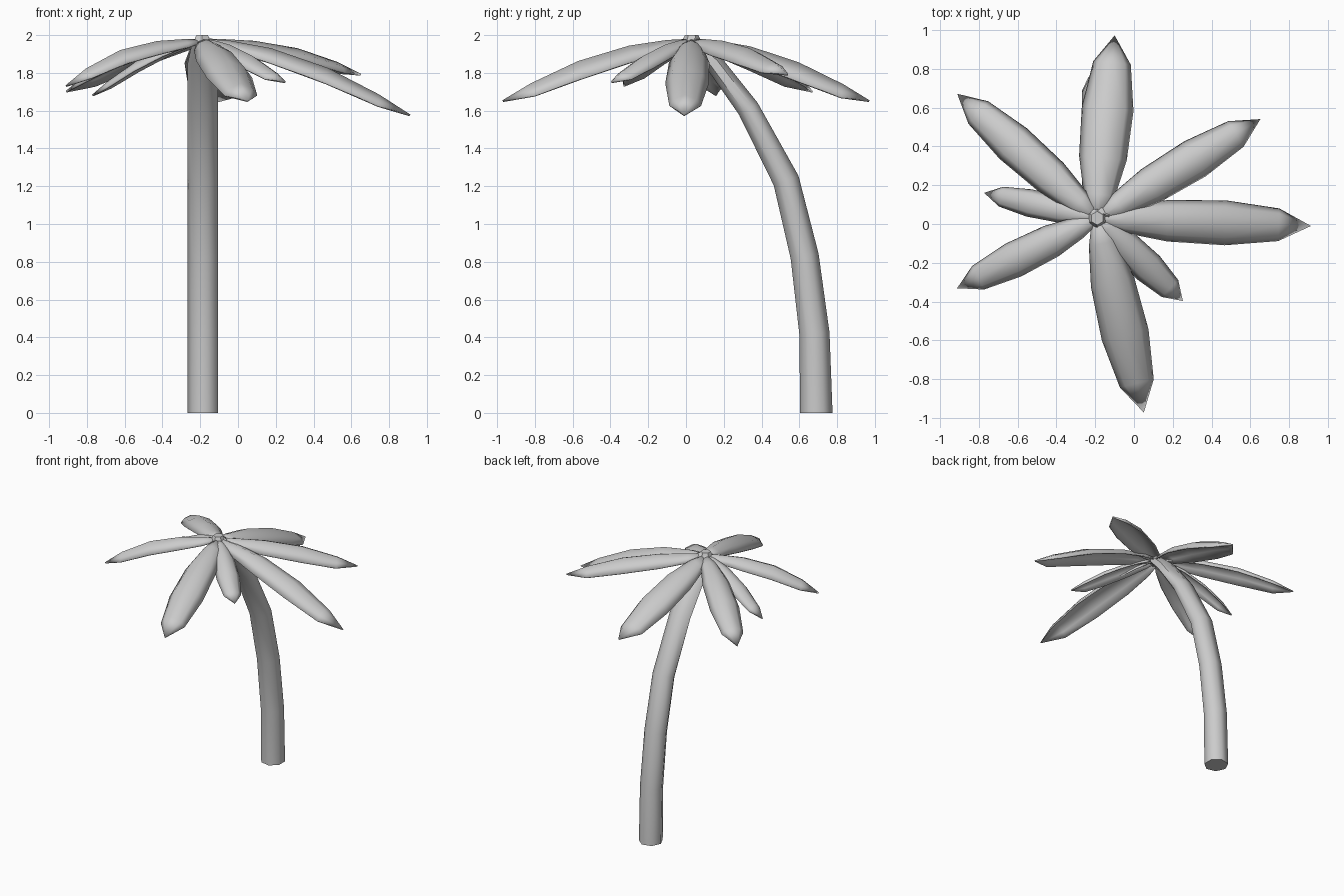
import bpy
import bmesh
from math import cos, sin, tau
from mathutils import Vector

if "Cube" in bpy.data.objects:
    bpy.data.objects.remove(bpy.data.objects["Cube"])

CROWN = Vector((-0.19, 0.03, 1.975))


def skin(name, rows, closed):
    """Bridge rows of points into a smooth-shaded surface; cap it if closed."""
    bm = bmesh.new()
    loops = [[bm.verts.new(p) for p in row] for row in rows]
    n = len(rows[0])
    for a, b in zip(loops, loops[1:]):
        for i in range(n if closed else n - 1):
            j = (i + 1) % n
            bm.faces.new((a[i], a[j], b[j], b[i]))
    if closed:
        bm.faces.new(loops[0][::-1])
        bm.faces.new(loops[-1])
    bmesh.ops.remove_doubles(bm, verts=bm.verts, dist=0.0005)
    bmesh.ops.recalc_face_normals(bm, faces=bm.faces)
    mesh = bpy.data.meshes.new(name)
    bm.to_mesh(mesh)
    bm.free()
    obj = bpy.data.objects.new(name, mesh)
    bpy.context.collection.objects.link(obj)
    bpy.ops.object.select_all(action='DESELECT')
    obj.select_set(True)
    bpy.context.view_layer.objects.active = obj
    bpy.ops.object.shade_smooth_by_angle(angle=1.05 if closed else 1.3)
    return obj


# Curved trunk: y, z, depth radius of each ring
path = [(0.69, 0.0, 0.088), (0.68, 0.42, 0.082), (0.628, 0.83, 0.077),
        (0.53, 1.23, 0.072), (0.33, 1.61, 0.06), (0.15, 1.85, 0.05),
        (0.03, 1.965, 0.04)]
rings = []
for k, (y, z, r) in enumerate(path):
    before, after = path[max(k - 1, 0)], path[min(k + 1, len(path) - 1)]
    along = Vector((0, after[0] - before[0], after[1] - before[1])).normalized()
    if k == 0:
        along = Vector((0, 0, 1))
    depth = Vector((1, 0, 0)).cross(along)
    width = 0.085 if k < 6 else 0.06
    rings.append([Vector((-0.182 + width * cos(a), y, z)) + depth * (r * sin(a))
                  for a in [tau * (i + 0.5) / 7 for i in range(7)]])
skin("trunk", rings, True)


# Arched fronds: name, tip position, half width, droop exponent
fronds = [
    ("back_frond", (-0.10, 0.97, 1.65), 0.130, 1.9),
    ("back_right_frond", (0.65, 0.54, 1.79), 0.102, 2.6),
    ("right_frond", (0.91, -0.01, 1.575), 0.112, 1.9),
    ("front_right_short_frond", (0.25, -0.395, 1.75), 0.080, 1.8),
    ("front_frond", (0.05, -0.97, 1.65), 0.120, 2.0),
    ("front_left_frond", (-0.91, -0.33, 1.73), 0.090, 2.8),
    ("back_left_frond", (-0.91, 0.67, 1.70), 0.102, 2.2),
    ("left_short_frond", (-0.77, 0.16, 1.68), 0.068, 1.8),
]
stations = [(0.0, 0.2), (0.13, 0.6), (0.33, 0.92), (0.6, 1.0), (0.85, 0.72), (1.0, 0.0)]
section = [(-1, -0.72), (-0.68, -0.3), (0, 0), (0.68, -0.3), (1, -0.72)]
for name, tip, half, power in fronds:
    reach = Vector(tip) - CROWN
    flat = Vector((reach.x, reach.y, 0))
    side = Vector((-reach.y, reach.x, 0)).normalized()
    rows = []
    for t, w in stations:
        ridge = CROWN + flat * t + Vector((0, 0, reach.z * t ** power))
        rows.append([ridge + side * (u * half * w) + Vector((0, 0, v * half * w))
                     for u, v in section])
    frond = skin(name, rows, False)
    shell = frond.modifiers.new("thickness", 'SOLIDIFY')
    shell.thickness = 0.01
    shell.offset = 0

# Small crown bud where the fronds meet
bpy.ops.mesh.primitive_cone_add(vertices=6, radius1=0.06, radius2=0.035, depth=0.05,
                                location=CROWN)
bpy.context.object.name = "crown_bud"
